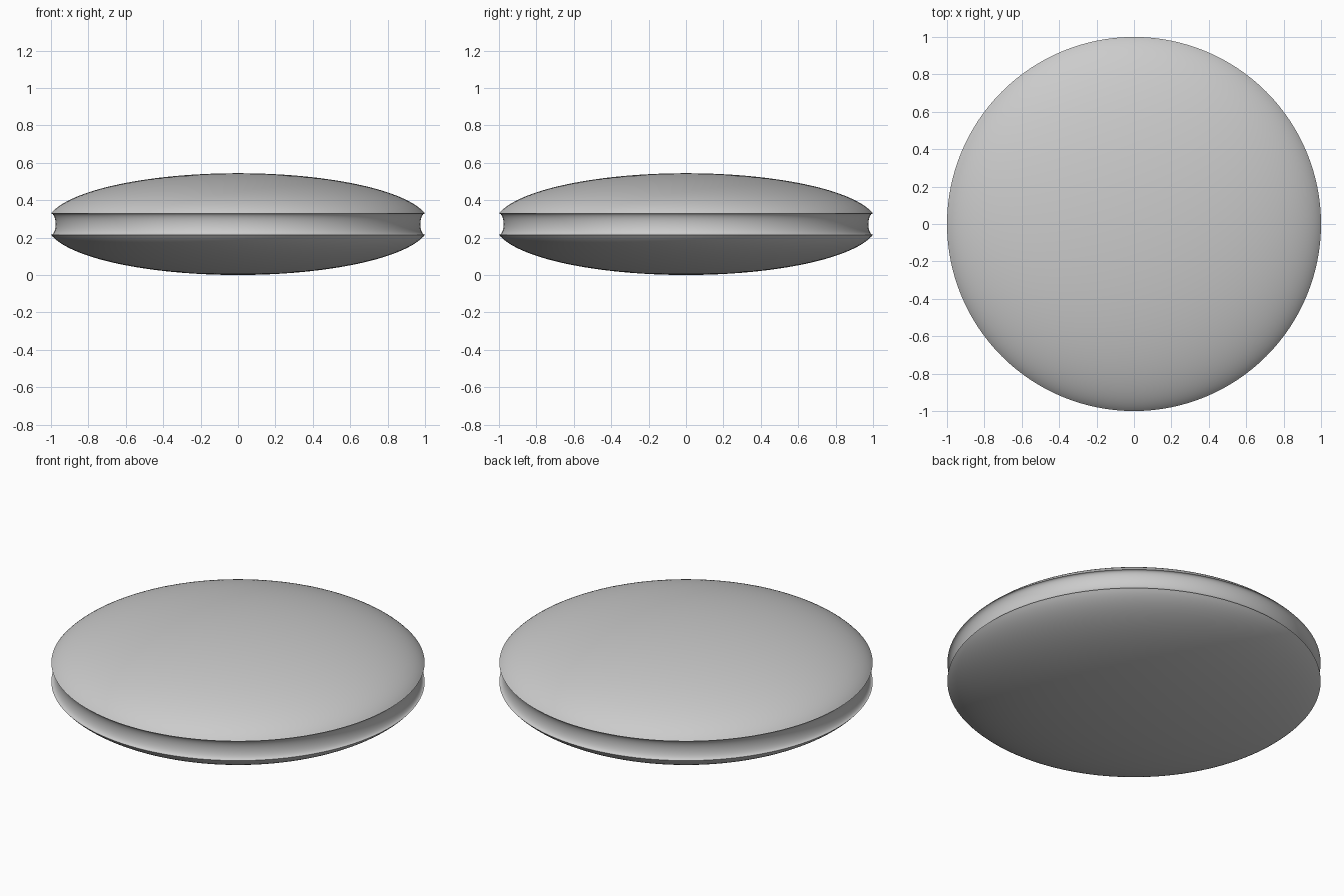
import bpy, bmesh, math

if "Cube" in bpy.data.objects:
    bpy.data.objects.remove(bpy.data.objects["Cube"])

MID, HALF = 0.272, 0.272      # middle height and half thickness
RIM_Z = 0.057                 # rim height above/below the middle
GROOVE = 0.025                # groove depth
SEG = 128

# flattened ellipse that passes through radius 1 at the rim
B = 1 / math.sqrt(1 - (RIM_Z / HALF) ** 2)
end = math.asin(1 / B)


def lathe(name, profile):
    bm = bmesh.new()
    verts = [bm.verts.new((r, 0, z)) for r, z in profile]
    edges = [bm.edges.new(p) for p in zip(verts, verts[1:])]
    bmesh.ops.spin(bm, geom=verts + edges, cent=(0, 0, 0), axis=(0, 0, 1),
                   angle=2 * math.pi, steps=SEG, use_duplicate=False)
    bmesh.ops.remove_doubles(bm, verts=bm.verts, dist=1e-5)
    bmesh.ops.recalc_face_normals(bm, faces=bm.faces)
    me = bpy.data.meshes.new(name)
    bm.to_mesh(me)
    bm.free()
    ob = bpy.data.objects.new(name, me)
    bpy.context.collection.objects.link(ob)
    bpy.context.view_layer.objects.active = ob
    ob.select_set(True)
    bpy.ops.object.shade_smooth_by_angle(angle=math.radians(35))
    return ob


# upper dome, from centre to rim
N = 32
dome = [(B * math.sin(end * i / N), HALF * math.cos(end * i / N)) for i in range(N + 1)]
# concave rounded groove between the rims
groove = [(1 - GROOVE * math.sin(math.pi * i / 16), RIM_Z * math.cos(math.pi * i / 16))
          for i in range(1, 16)]
# lower dome mirrors the upper one
lower = [(r, -z) for r, z in reversed(dome)]

lathe("grooved_disc", [(r, z + MID) for r, z in dome + groove + lower])
